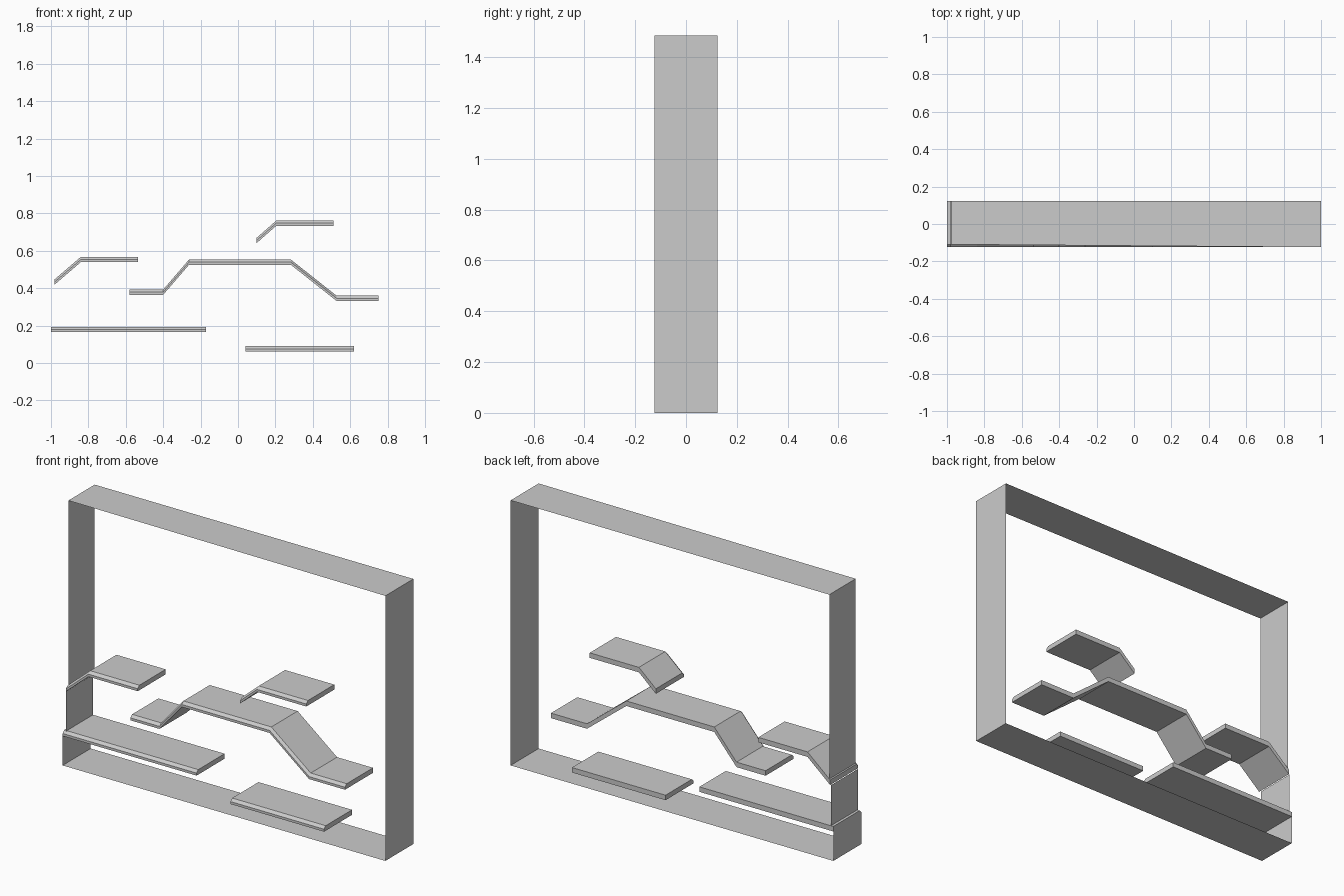
import bpy
import bmesh

cube = bpy.data.objects.get("Cube")
if cube:
    bpy.data.objects.remove(cube, do_unlink=True)

BACK, EDGE, FRONT = 0.124, -0.109, -0.124
THICK, BEVEL = 0.028, 0.014

grey = bpy.data.materials.new("light_grey")
grey.use_nodes = True
colour = (0.6, 0.6, 0.6, 1)
grey.diffuse_color = colour
grey.node_tree.nodes["Principled BSDF"].inputs["Base Color"].default_value = colour


def finish(name, bm):
    mesh = bpy.data.meshes.new(name)
    bm.to_mesh(mesh)
    bm.free()
    mesh.materials.append(grey)
    obj = bpy.data.objects.new(name, mesh)
    bpy.context.collection.objects.link(obj)
    return obj


def sheet(name, start, end):
    """Thin wall between two (x, z, front y) points, reaching to the back."""
    bm = bmesh.new()
    (x0, z0, y0), (x1, z1, y1) = start, end
    corners = [(x0, y0, z0), (x1, y1, z1), (x1, BACK, z1), (x0, BACK, z0)]
    bm.faces.new([bm.verts.new(c) for c in corners])
    return finish(name, bm)


def ledge(name, path):
    """Solid ledge following its top line, with a bevelled front edge."""
    section = [(BACK, 0), (EDGE, 0), (FRONT, -BEVEL), (FRONT, -THICK), (BACK, -THICK)]
    bm = bmesh.new()
    rings = [[bm.verts.new((x, y, z + drop)) for y, drop in section] for x, z in path]
    for a, b in zip(rings, rings[1:]):
        for i in range(len(section)):
            j = (i + 1) % len(section)
            bm.faces.new((a[i], a[j], b[j], b[i]))
    bm.faces.new(rings[0])
    bm.faces.new(rings[-1][::-1])
    bmesh.ops.recalc_face_normals(bm, faces=bm.faces)
    return finish(name, bm)


# Surrounding frame; the left wall steps inward above each ledge it meets
TOP = 1.485
sheet("frame_bottom", (-1, 0, FRONT), (1, 0, FRONT))
sheet("frame_right", (1, 0, FRONT), (1, TOP, FRONT))
sheet("frame_top", (1, TOP, FRONT), (-0.975, TOP, EDGE))
sheet("left_wall_lower", (-1, 0, FRONT), (-1, 0.165, FRONT))
sheet("left_wall_middle", (-0.985, 0.19, -0.116), (-0.985, 0.42, -0.116))
sheet("left_wall_upper", (-0.975, 0.445, EDGE), (-0.975, TOP, EDGE))

# Flat and bent ledges
ledge("low_long_ledge", [(-1, 0.193), (-0.17, 0.193)])
ledge("low_short_ledge", [(0.04, 0.09), (0.62, 0.09)])
ledge("side_ledge", [(-0.98, 0.448), (-0.84, 0.568), (-0.535, 0.568)])
ledge("upper_ledge", [(0.1, 0.67), (0.205, 0.762), (0.51, 0.762)])
ledge("central_bridge", [(-0.58, 0.393), (-0.4, 0.393), (-0.262, 0.553),
                         (0.283, 0.553), (0.527, 0.36), (0.75, 0.36)])
